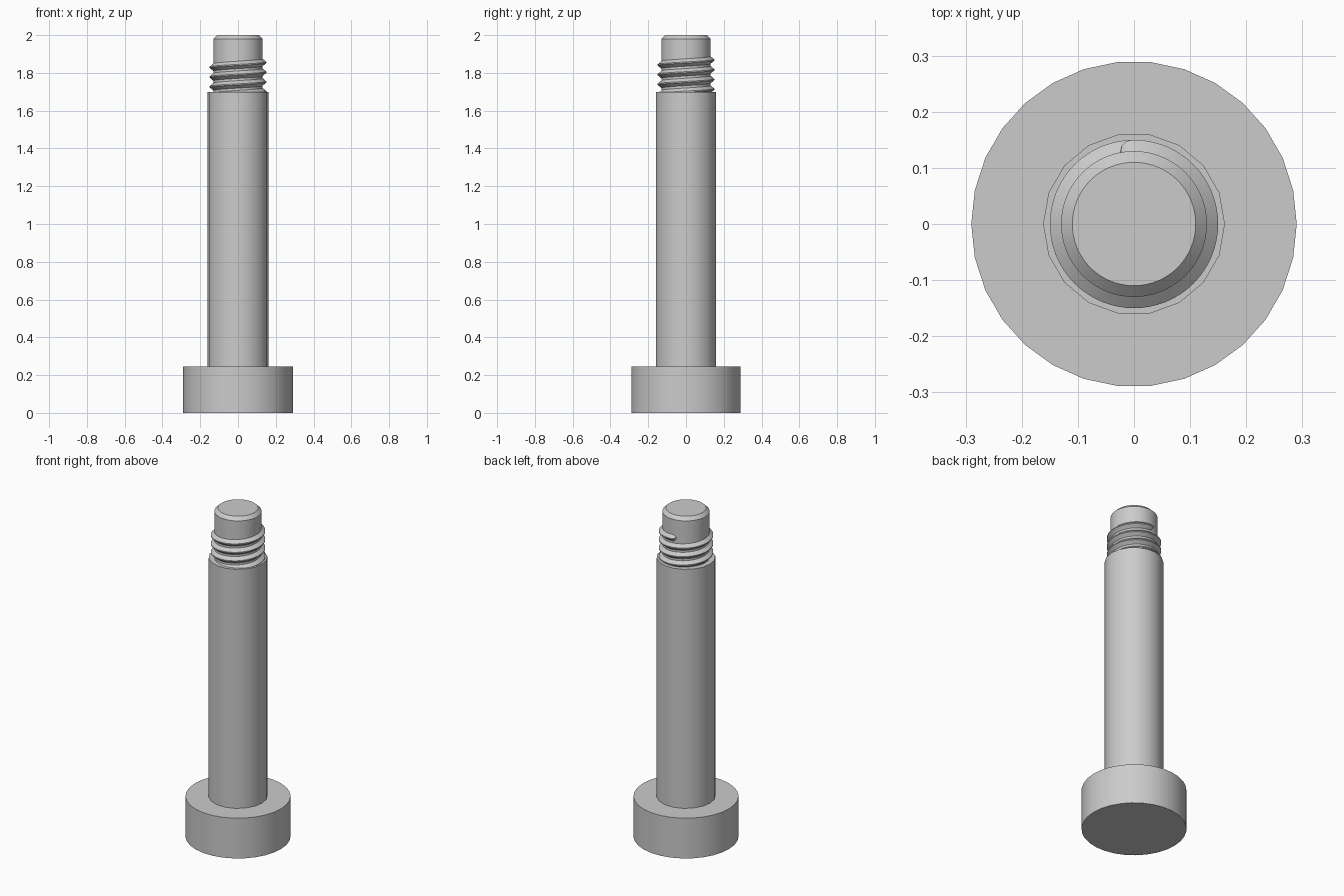
import bpy, bmesh, math

cube = bpy.data.objects.get("Cube")
if cube:
    bpy.data.objects.remove(cube, do_unlink=True)

steel = bpy.data.materials.new("grey steel")
steel.use_nodes = True
GREY = (0.6, 0.6, 0.6, 1.0)
steel.diffuse_color = GREY
steel.node_tree.nodes["Principled BSDF"].inputs["Base Color"].default_value = GREY


def finish(name, bm):
    bmesh.ops.recalc_face_normals(bm, faces=bm.faces)
    mesh = bpy.data.meshes.new(name)
    bm.to_mesh(mesh)
    bm.free()
    mesh.materials.append(steel)
    obj = bpy.data.objects.new(name, mesh)
    bpy.context.collection.objects.link(obj)
    bpy.ops.object.select_all(action="DESELECT")
    obj.select_set(True)
    bpy.context.view_layer.objects.active = obj
    bpy.ops.object.shade_smooth_by_angle(angle=math.radians(30))
    return obj


def ring(bm, points, angle):
    return [bm.verts.new((r * math.cos(angle), r * math.sin(angle), z))
            for r, z in points]


def bridge(bm, a, b):
    n = len(a)
    for i in range(n):
        j = (i + 1) % n
        bm.faces.new((a[i], a[j], b[j], b[i]))


def lathe(name, profile, sides):
    """Solid of revolution with flat ends."""
    bm = bmesh.new()
    loops = []
    for r, z in profile:
        loops.append([bm.verts.new((r * math.cos(math.tau * i / sides),
                                    r * math.sin(math.tau * i / sides), z))
                      for i in range(sides)])
    for low, high in zip(loops, loops[1:]):
        bridge(bm, low, high)
    bm.faces.new(loops[0])
    bm.faces.new(loops[-1])
    return finish(name, bm)


HEAD_TOP, SHOULDER = 0.245, 1.70
CORE, CREST = 0.13, 0.15

# Solid parts
lathe("head", [(0.29, 0), (0.29, HEAD_TOP)], 30)
lathe("shoulder_shaft", [(0.162, HEAD_TOP), (0.162, SHOULDER)], 18)
lathe("threaded_tip", [(CORE, SHOULDER), (CORE, 1.98), (0.11, 2.0)], 64)

# Right-handed helical thread, its start buried in the shaft, its end run out
PITCH, STEPS, TURNS = 0.0515, 64, 4
END = math.radians(90)
END_Z = 1.868
RUNOUT = math.radians(11)

bm = bmesh.new()
previous = first = None
count = STEPS * TURNS
angles = [END - math.tau * TURNS * (1 - i / count) for i in range(count + 1)]
angles += [END + RUNOUT * k / 6 for k in range(1, 7)]
for angle in angles:
    z = END_Z + PITCH * (angle - END) / math.tau
    t = max(0, angle - END) / RUNOUT
    size = max(0.03, math.sqrt(max(0, 1 - t * t)))
    base, tip = 0.023 * size, 0.003 * size
    top = CORE + (CREST - CORE) * size
    inner = CORE - 0.004
    section = ring(bm, [(inner, z - base), (top, z - tip),
                        (top, z + tip), (inner, z + base)], angle)
    if previous:
        bridge(bm, previous, section)
    else:
        first = section
    previous = section
bm.faces.new(first)
bm.faces.new(previous)
finish("screw_thread", bm)
